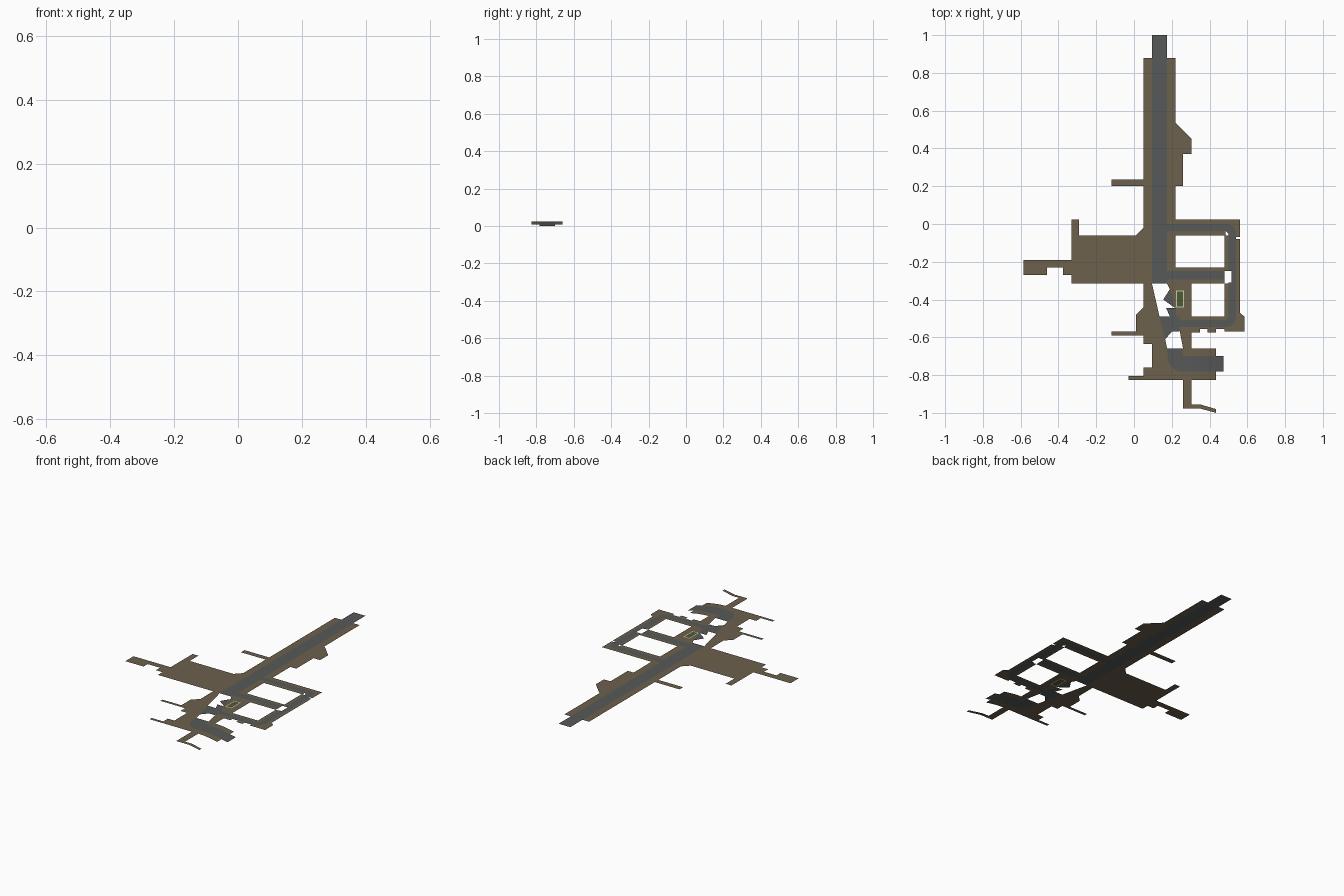
import bpy, bmesh, math

TOP = 0.025  # height of the flat street level


def material(name, rgb):
    m = bpy.data.materials.new(name)
    m.diffuse_color = (*rgb, 1)
    return m


PAVING = material("brown paving", (0.150, 0.119, 0.074))
ASPHALT = material("grey asphalt", (0.092, 0.101, 0.097))
GRASS = material("green grass", (0.075, 0.105, 0.035))
KERB = material("pale kerb", (0.60, 0.58, 0.42))


def rect(x0, x1, y0, y1):
    return [(x0, y0), (x1, y0), (x1, y1), (x0, y1)]


def arc(cx, cy, r, a0, a1, n=6):
    return [(cx + r * math.cos(math.radians(a0 + (a1 - a0) * i / n)),
             cy + r * math.sin(math.radians(a0 + (a1 - a0) * i / n))) for i in range(n + 1)]


def plates(name, mat, outlines, height=lambda x: TOP):
    """One object made of flat upward-facing outlines."""
    bm = bmesh.new()
    for pts in outlines:
        f = bm.faces.new([bm.verts.new((x, y, height(x))) for x, y in pts])
        f.normal_update()
        if f.normal.z < 0:
            f.normal_flip()
    bmesh.ops.triangulate(bm, faces=[f for f in bm.faces if len(f.verts) > 4])
    me = bpy.data.meshes.new(name)
    bm.to_mesh(me)
    bm.free()
    me.materials.append(mat)
    ob = bpy.data.objects.new(name, me)
    bpy.context.collection.objects.link(ob)
    return ob


def ramp(x):
    t = max(0, (x - 0.31) / 0.165)
    return TOP * (1 - t ** 1.6)


def strips(xs, y0, y1):
    return [rect(a, b, y0, y1) for a, b in zip(xs, xs[1:])]


# Main avenue and the pavements along it
plates("main_road", ASPHALT, [rect(0.095, 0.175, -0.315, 1.0)])
plates("main_pavement_left", PAVING, [rect(0.05, 0.095, -0.02, 0.88), rect(-0.12, 0.05, 0.2, 0.235)])
plates("main_pavement_right", PAVING, [[
    (0.175, 0.88), (0.22, 0.88), (0.22, 0.535), (0.305, 0.45), (0.305, 0.37),
    (0.26, 0.37), (0.26, 0.2), (0.22, 0.2), (0.22, 0.0), (0.175, 0.0)]])

# Wide plaza on the left
plates("plaza", PAVING, [[
    (0.095, -0.02), (0.05, -0.02), (0.01, -0.06), (-0.29, -0.06), (-0.29, 0.025),
    (-0.33, 0.025), (-0.33, -0.19), (-0.585, -0.19), (-0.585, -0.27), (-0.46, -0.27),
    (-0.46, -0.23), (-0.375, -0.23), (-0.375, -0.27), (-0.33, -0.27), (-0.33, -0.315),
    (0.095, -0.315)]])

# Loop road around the two blocks on the right
outer = [(0.175, 0.0)] + arc(0.49, -0.05, 0.05, 90, 0) + arc(0.49, -0.495, 0.05, 0, -90) + [(0.24, -0.545)]
inner = [(0.24, -0.508), (0.485, -0.508), (0.5, -0.495), (0.5, -0.31), (0.517, -0.31),
         (0.517, -0.25), (0.5, -0.25), (0.5, -0.05), (0.485, -0.037), (0.175, -0.037)]
plates("loop_road", ASPHALT, [outer + inner])
plates("middle_road", ASPHALT, [rect(0.175, 0.48, -0.295, -0.25)])

# Pavement on the outside of the loop
plates("loop_outer_pavement", PAVING, [
    [(0.22, 0.0), (0.22, 0.025), (0.56, 0.025), (0.56, -0.07), (0.54, -0.07)]
    + arc(0.49, -0.05, 0.05, 0, 90),
    rect(0.54, 0.56, -0.47, -0.08),
    [(0.54, -0.47), (0.56, -0.47), (0.585, -0.49), (0.585, -0.57), (0.48, -0.57), (0.48, -0.545)]
    + arc(0.49, -0.495, 0.05, -90, 0),
    rect(0.24, 0.48, -0.555, -0.545),
    rect(0.305, 0.35, -0.575, -0.555), rect(0.39, 0.435, -0.575, -0.555)])

# Pavement rims inside the two blocks
plates("upper_block_pavement", PAVING, [
    rect(0.175, 0.485, -0.06, -0.037), rect(0.48, 0.5, -0.25, -0.06),
    rect(0.175, 0.22, -0.25, -0.06), rect(0.22, 0.48, -0.25, -0.23)])
plates("lower_block_pavement", PAVING, [
    rect(0.175, 0.48, -0.315, -0.295), rect(0.48, 0.5, -0.508, -0.315),
    rect(0.24, 0.48, -0.508, -0.49)])

# Small park with a grass bed
gx0, gx1, gy0, gy1 = 0.222, 0.264, -0.443, -0.352
plates("park_pavement", PAVING, [
    rect(gx1, 0.305, -0.49, -0.315), rect(gx0, gx1, gy1, -0.315), rect(gx0, gx1, -0.49, gy0),
    [(0.175, -0.315), (gx0, -0.315), (gx0, gy0), (0.215, gy0), (0.19, -0.345)]])
k = 0.005
plates("grass_kerb", KERB, [
    rect(gx0, gx0 + k, gy0, gy1), rect(gx1 - k, gx1, gy0, gy1),
    rect(gx0 + k, gx1 - k, gy0, gy0 + k), rect(gx0 + k, gx1 - k, gy1 - k, gy1)])
plates("grass_bed", GRASS, [rect(gx0 + k, gx1 - k, gy0 + k, gy1 - k)])

# Broken road junction below the avenue
plates("junction_road", ASPHALT, [
    [(0.155, -0.4), (0.19, -0.345), (0.215, -0.443)],
    [(0.17, -0.445), (0.222, -0.445), (0.222, -0.49), (0.24, -0.49), (0.24, -0.57),
     (0.2, -0.57), (0.165, -0.61), (0.135, -0.49), (0.19, -0.49)]])
plates("junction_pavement", PAVING, [
    [(0.24, -0.555), (0.305, -0.555), (0.305, -0.66), (0.26, -0.66)]])

# Lower left pavement with side alleys
plates("lower_left_pavement", PAVING, [
    [(0.05, -0.315), (0.095, -0.315), (0.135, -0.49), (0.165, -0.61), (0.175, -0.66),
     (0.095, -0.66), (0.095, -0.635), (0.05, -0.635), (0.05, -0.59), (-0.12, -0.59),
     (-0.12, -0.57), (0.01, -0.57), (0.01, -0.48), (0.05, -0.44)],
    [(0.095, -0.66), (0.175, -0.66)] + arc(0.26, -0.70, 0.082, 180, 270)
    + [(0.31, -0.782), (0.31, -0.825), (-0.03, -0.825), (-0.03, -0.805), (0.05, -0.805),
       (0.05, -0.76), (0.095, -0.76)]])

# Bent footpath at the front
plates("front_footpath", PAVING, [[
    (0.26, -0.825), (0.305, -0.825), (0.305, -0.955), (0.35, -0.955), (0.435, -0.98),
    (0.435, -1.0), (0.35, -0.977), (0.26, -0.977)]])

# Turning road and the ramp running down to the right
plates("turning_road", ASPHALT, [
    [(0.175, -0.66), (0.26, -0.66), (0.26, -0.70), (0.31, -0.70), (0.31, -0.782)]
    + arc(0.26, -0.70, 0.082, 270, 180)])
plates("turning_pavement", PAVING, [rect(0.26, 0.31, -0.70, -0.66)])
xs = [0.31, 0.35, 0.393, 0.435, 0.475]
plates("ramp_road", ASPHALT, strips(xs, -0.782, -0.70), ramp)
plates("ramp_pavement", PAVING, strips(xs[:4], -0.70, -0.66) + strips(xs[:4], -0.825, -0.782), ramp)
